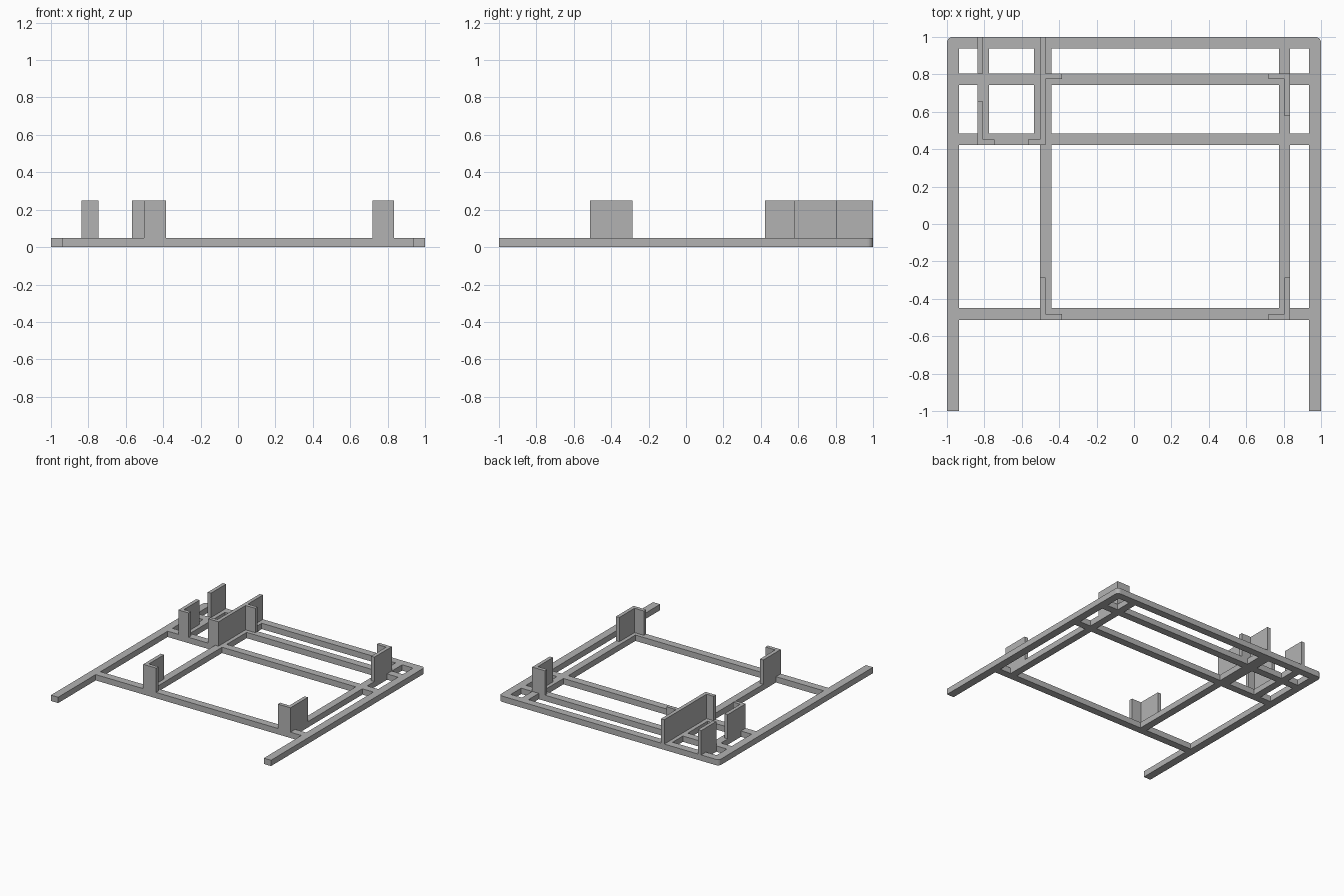
import bpy, bmesh

if "Cube" in bpy.data.objects:
    bpy.data.objects.remove(bpy.data.objects["Cube"])

grey = bpy.data.materials.new("plain_grey")
grey.diffuse_color = (0.45, 0.45, 0.45, 1)
grey.use_nodes = True
grey.node_tree.nodes["Principled BSDF"].inputs["Base Color"].default_value = grey.diffuse_color


def prism(name, rects, z0, z1, round_back=0):
    """Solid made from the union of (x0, x1, y0, y1) rectangles."""
    xs = sorted({v for r in rects for v in r[:2]})
    ys = sorted({v for r in rects for v in r[2:]})
    bm = bmesh.new()
    for xa, xb in zip(xs, xs[1:]):
        for ya, yb in zip(ys, ys[1:]):
            cx, cy = (xa + xb) / 2, (ya + yb) / 2
            if any(r[0] < cx < r[1] and r[2] < cy < r[3] for r in rects):
                bm.faces.new([bm.verts.new((x, y, z0)) for x, y in
                              ((xa, ya), (xb, ya), (xb, yb), (xa, yb))])
    bmesh.ops.remove_doubles(bm, verts=bm.verts, dist=1e-5)
    # Keep the underside and raise a copy as the top
    ret = bmesh.ops.extrude_face_region(bm, geom=bm.faces[:], use_keep_orig=True)
    for v in ret["geom"]:
        if isinstance(v, bmesh.types.BMVert):
            v.co.z = z1
    bmesh.ops.recalc_face_normals(bm, faces=bm.faces)
    # Rounded outer corners at the back
    if round_back:
        corners = [e for e in bm.edges
                   if all(abs(v.co.x) > 0.999 and v.co.y > 0.999 for v in e.verts)
                   and abs(e.verts[0].co.z - e.verts[1].co.z) > 0.01]
        bmesh.ops.bevel(bm, geom=corners, offset=round_back, segments=4,
                        profile=0.5, affect='EDGES')
    mesh = bpy.data.meshes.new(name)
    bm.to_mesh(mesh)
    bm.free()
    mesh.materials.append(grey)
    obj = bpy.data.objects.new(name, mesh)
    bpy.context.collection.objects.link(obj)


BASE, TOP = 0.048, 0.248

# Flat base lattice
cross_bars = [(-1, 1, y, y + 0.062) for y in (-0.512, 0.422, 0.742, 0.938)]
long_bars = [(-1, -0.935, -1, 1), (0.935, 1, -1, 1),
             (-0.838, -0.776, 0.422, 1), (-0.535, -0.473, 0.422, 1),
             (-0.503, -0.441, -0.512, 1), (0.775, 0.835, -0.512, 1)]
prism("base_frame", cross_bars + long_bars, 0, BASE, 0.03)

# Upright corner brackets
prism("front_left_bracket", [(-0.503, -0.473, -0.512, -0.285),
                             (-0.503, -0.385, -0.512, -0.482)], BASE, TOP)
prism("front_right_bracket", [(0.805, 0.835, -0.512, -0.285),
                              (0.72, 0.835, -0.512, -0.482)], BASE, TOP)
prism("back_right_bracket", [(0.805, 0.835, 0.577, 0.804),
                             (0.72, 0.835, 0.774, 0.804)], BASE, TOP)
prism("small_bay_bracket", [(-0.838, -0.808, 0.422, 0.655),
                            (-0.838, -0.745, 0.422, 0.452)], BASE, TOP)

# Upright walls of the small bay
prism("small_bay_back_wall", [(-0.838, -0.808, 0.804, 1)], BASE, TOP)
prism("divider_wall", [(-0.503, -0.473, 0.422, 1),
                       (-0.567, -0.473, 0.422, 0.452),
                       (-0.503, -0.385, 0.774, 0.804)], BASE, TOP)
